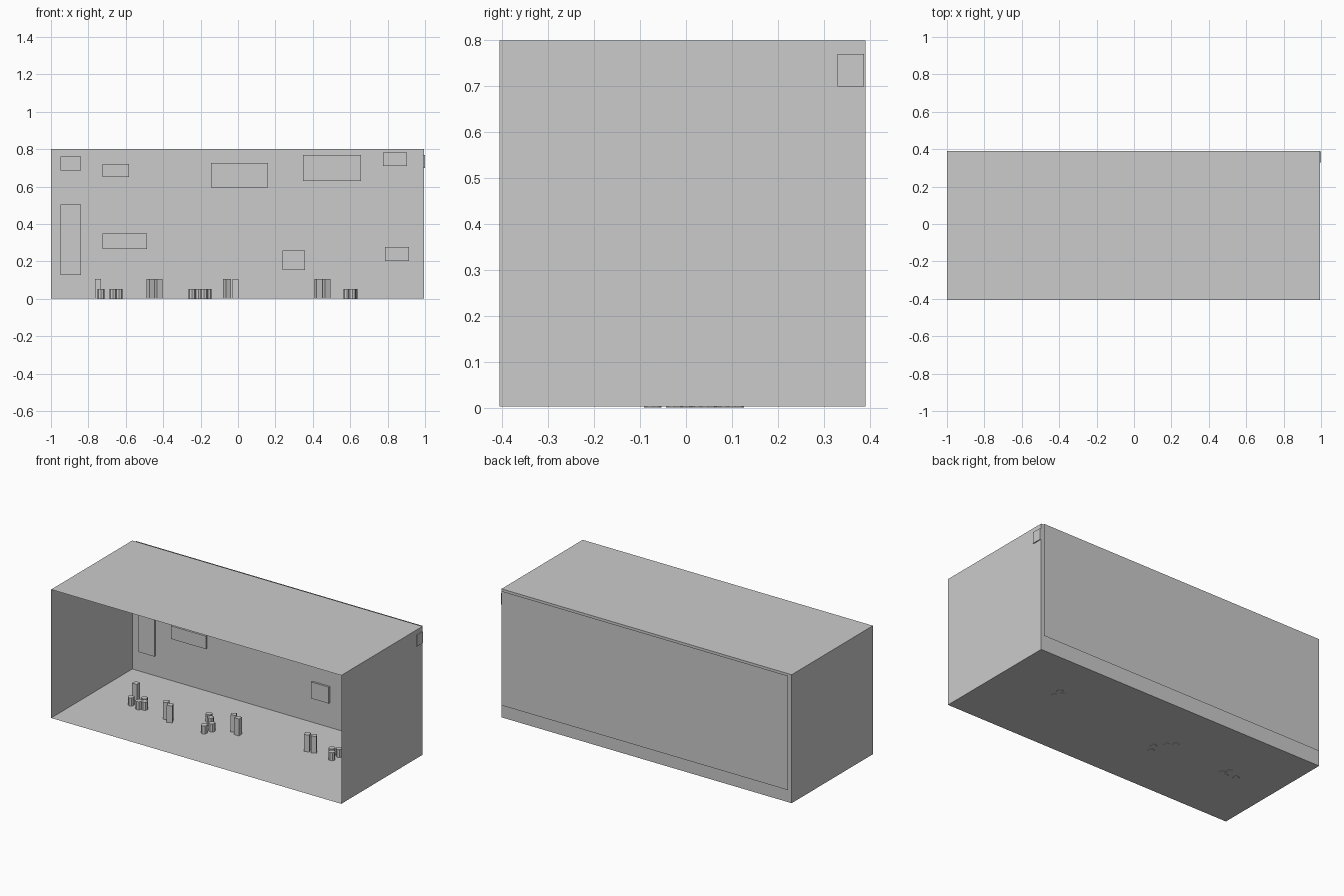
import bpy, bmesh, math
from mathutils import Matrix

if "Cube" in bpy.data.objects:
    bpy.data.objects.remove(bpy.data.objects["Cube"])

XL, XR, YF, YB, FLOOR, TOP = -1.0, 0.994, -0.406, 0.391, 0.002, 0.8


def finish(name, bm):
    me = bpy.data.meshes.new(name)
    bm.to_mesh(me)
    bm.free()
    ob = bpy.data.objects.new(name, me)
    bpy.context.collection.objects.link(ob)
    return ob


def box(name, x0, x1, y0, y1, z0, z1, angle=0.0, open_front=False):
    bm = bmesh.new()
    m = (Matrix.Translation(((x0 + x1) / 2, (y0 + y1) / 2, (z0 + z1) / 2))
         @ Matrix.Rotation(math.radians(angle), 4, 'Z')
         @ Matrix.Diagonal((x1 - x0, y1 - y0, z1 - z0, 1)))
    bmesh.ops.create_cube(bm, size=1, matrix=m)
    if open_front:
        bm.normal_update()
        front = [f for f in bm.faces if f.normal.y < -0.9]
        bmesh.ops.delete(bm, geom=front, context='FACES')
    return finish(name, bm)


# Room shell, open towards the front
box("room_shell", XL, XR, YF, YB, FLOOR, TOP, open_front=True)

# Flat sheet just behind the back wall
bm = bmesh.new()
bm.faces.new([bm.verts.new(c) for c in
              ((0.985, 0.406, 0.085), (-0.985, 0.406, 0.085),
               (-0.985, 0.406, 0.795), (0.985, 0.406, 0.795))])
finish("rear_sheet", bm)

# Panels hung on the inside of the back wall: x0, x1, z0, z1
panels = [(-.949, -.84, .687, .76), (-.725, -.583, .65, .722),
          (-.144, .16, .594, .727), (.348, .658, .631, .77),
          (.775, .904, .711, .781), (-.949, -.84, .126, .505),
          (-.725, -.487, .267, .348), (.238, .358, .155, .257),
          (.786, .914, .203, .278)]
for i, (x0, x1, z0, z1) in enumerate(panels):
    box(f"wall_panel_{i + 1}", x0, x1, YB - 0.012, YB, z0, z1)

# Small panel poking through the right wall
box("side_panel", 0.988, 1.0, 0.33, 0.388, 0.70, 0.77)

# Tall square posts: x, y, turn
posts = [(-.748, .068, 0), (-.468, -.036, 30), (-.425, -.06, 25), (-.059, .042, 30),
         (-.013, .02, 0), (.43, .066, 20), (.472, .072, 30)]
S = 0.016
for i, (x, y, a) in enumerate(posts):
    box(f"square_post_{i + 1}", x - S, x + S, y - S, y + S, FLOOR, 0.107, a)

# Short round stools, slightly sunk through the floor
stools = [(-.733, -.002), (-.669, -.02), (-.637, -.006), (-.664, .031),
          (-.182, -.072), (-.245, .066), (-.161, -.025), (-.211, .032),
          (.611, .048), (.62, .107), (.583, .09)]
for i, (x, y) in enumerate(stools):
    bm = bmesh.new()
    bmesh.ops.create_cone(bm, cap_ends=True, segments=8, radius1=0.019, radius2=0.019,
                          depth=0.052, matrix=Matrix.Translation((x, y, 0.026)))
    finish(f"round_stool_{i + 1}", bm)
